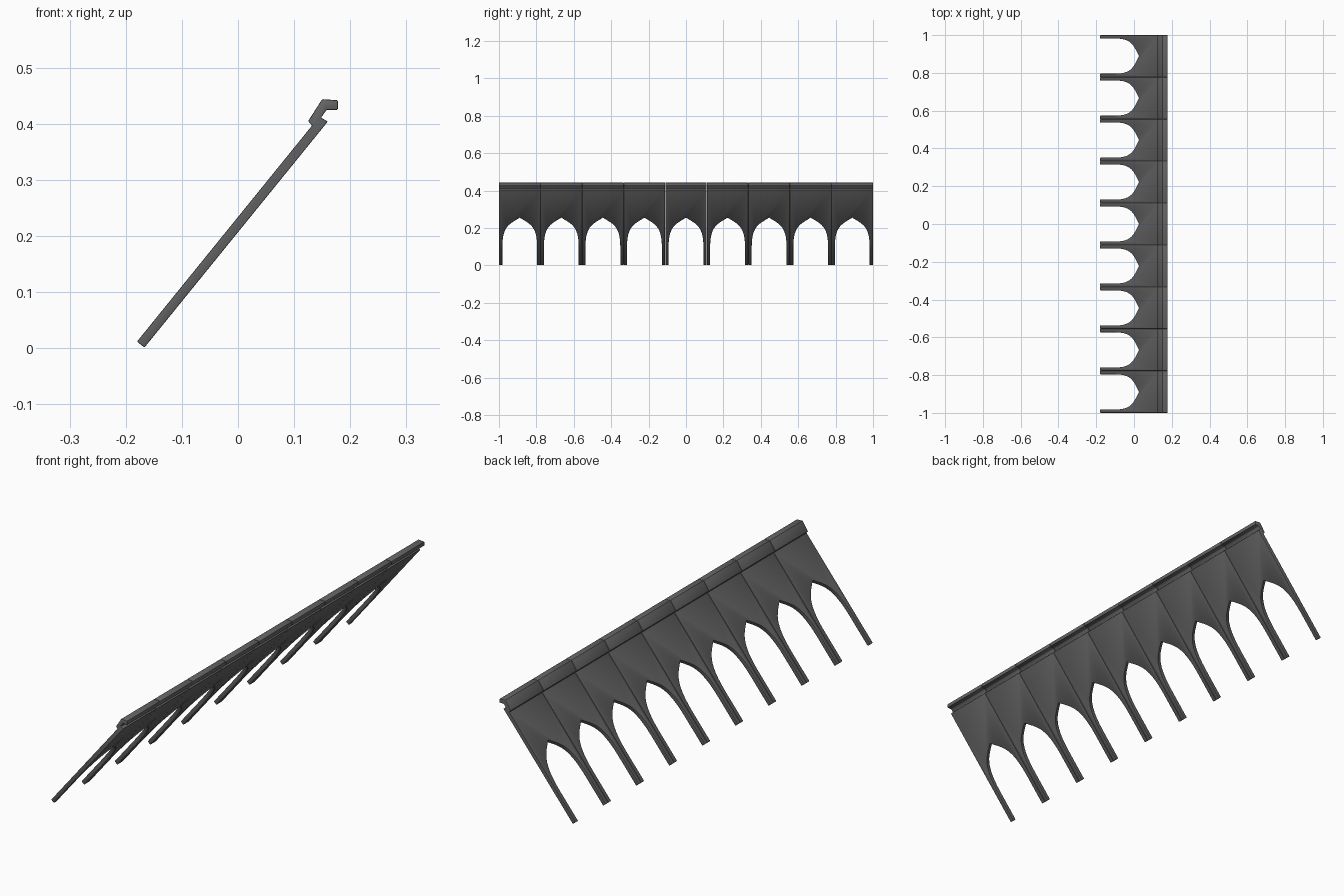
import bpy
import bmesh
from mathutils import Vector
from mathutils.geometry import interpolate_bezier

cube = bpy.data.objects.get("Cube")
if cube:
    bpy.data.objects.remove(cube)

COUNT = 9
PITCH = 2 / COUNT
FOOT = Vector((-0.18, 0, 0.012))        # outer lower corner of the slope
UP = Vector((0.63, 0, 0.777))           # direction up the slope
INWARD = Vector((0.777, 0, -0.63))      # from outer to inner face
THICK = 0.017

grey = bpy.data.materials.new("dark grey")
grey.use_nodes = True
colour = (0.13, 0.13, 0.13, 1)
grey.diffuse_color = colour
shader = grey.node_tree.nodes["Principled BSDF"]
shader.inputs["Base Color"].default_value = colour
shader.inputs["Roughness"].default_value = 0.7


def prism(name, points, sweep):
    """Extrude a closed outline along a vector."""
    bm = bmesh.new()
    face = bm.faces.new([bm.verts.new(p) for p in points])
    out = bmesh.ops.extrude_face_region(bm, geom=[face])
    moved = [v for v in out["geom"] if isinstance(v, bmesh.types.BMVert)]
    bmesh.ops.translate(bm, verts=moved, vec=sweep)
    bmesh.ops.recalc_face_normals(bm, faces=bm.faces)
    mesh = bpy.data.meshes.new(name)
    bm.to_mesh(mesh)
    bm.free()
    mesh.materials.append(grey)
    obj = bpy.data.objects.new(name, mesh)
    bpy.context.collection.objects.link(obj)
    return obj


# Leaning panel with the hooked lip along its top
hook = [(0.132, 0.397), (0.125, 0.405), (0.15, 0.444), (0.178, 0.442),
        (0.178, 0.425), (0.158, 0.425), (0.148, 0.411), (0.16, 0.404)]
start = -1 + 0.0005
profile = [FOOT] + [Vector((x, 0, z)) for x, z in hook] + [FOOT + INWARD * THICK]
panels = prism("arched_panels", [p + Vector((0, start, 0)) for p in profile],
               Vector((0, PITCH - 0.001, 0)))

# Pointed arch opening
half = [Vector(p) for p in interpolate_bezier(
    (0.093, 0.13, 0), (0.093, 0.27, 0), (0.05, 0.285, 0), (0, 0.326, 0), 13)]
half.insert(0, Vector((0.093, -0.05, 0)))
arch = [(p.x, p.y) for p in half] + [(-p.x, p.y) for p in reversed(half[:-1])]
middle = FOOT + Vector((0, -1 + PITCH / 2, 0)) - INWARD * 0.03
cutter = prism("arch_cutter", [middle + Vector((0, w, 0)) + UP * s for w, s in arch],
               INWARD * 0.08)
cutter.hide_render = True

# Cut, soften the edges and repeat along the row
cut = panels.modifiers.new("arch", "BOOLEAN")
cut.operation = "DIFFERENCE"
cut.solver = "EXACT"
cut.object = cutter
soft = panels.modifiers.new("soft_edges", "BEVEL")
soft.width = 0.002
soft.segments = 2
soft.limit_method = "ANGLE"
row = panels.modifiers.new("row", "ARRAY")
row.count = COUNT
row.use_relative_offset = False
row.use_constant_offset = True
row.constant_offset_displace = (0, PITCH, 0)

bpy.ops.object.select_all(action="DESELECT")
panels.select_set(True)
bpy.context.view_layer.objects.active = panels
for name in [m.name for m in panels.modifiers]:
    bpy.ops.object.modifier_apply(modifier=name)
bpy.data.objects.remove(cutter)
bpy.ops.object.shade_smooth_by_angle()
